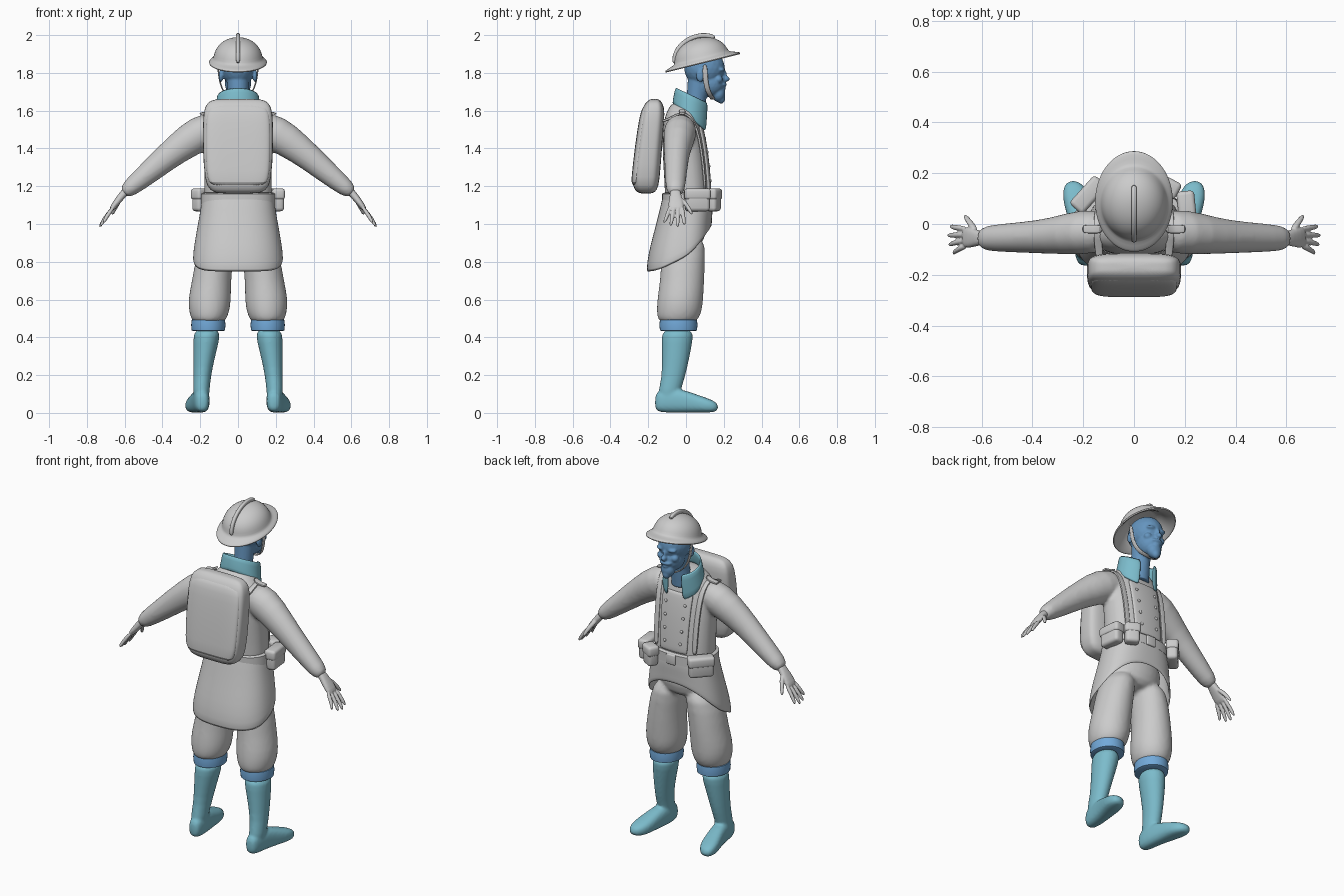
import bpy, bmesh, math
from mathutils import Vector as V, Matrix
from mathutils.bvhtree import BVHTree

if "Cube" in bpy.data.objects:
    bpy.data.objects.remove(bpy.data.objects["Cube"])


def material(name, rgb):
    m = bpy.data.materials.new(name)
    m.diffuse_color = (*rgb, 1)
    m.use_nodes = True
    m.node_tree.nodes["Principled BSDF"].inputs["Base Color"].default_value = m.diffuse_color
    return m


TEAL = material("teal", (0.2, 0.5, 0.6))
BLUE = material("blue", (0.17, 0.4, 0.7))
SKIN = material("dark_blue", (0.13, 0.3, 0.52))


def loft(bm, rings, n=24, p=2.0, caps=True):
    """Skin rings of (centre, u, v, lift); lift raises the front edge of a ring."""
    rows = []
    for ring in rings:
        c, u, v = ring[:3]
        lift = ring[3] if len(ring) > 3 else 0
        row = []
        for i in range(n):
            a = 2 * math.pi * i / n
            ca, sa = math.cos(a), math.sin(a)
            pu = math.copysign(abs(ca) ** (2 / p), ca)
            pv = math.copysign(abs(sa) ** (2 / p), sa)
            z = V((0, 0, lift * ((1 + sa) / 2) ** 2))
            row.append(bm.verts.new(V(c) + V(u) * pu + V(v) * pv + z))
        rows.append(row)
    for a, b in zip(rows, rows[1:]):
        for i in range(n):
            bm.faces.new((a[i], a[(i + 1) % n], b[(i + 1) % n], b[i]))
    if caps:
        bm.faces.new(rows[0])
        bm.faces.new(rows[-1])


def flat(x, y, z, rx, ry, lift=0):
    return ((x, y, z), (rx, 0, 0), (0, ry, 0), lift)


def limb(bm, pts, side=V((0, 1, 0)), n=16, p=2.0):
    """Tube through (x, y, z, thickness, width); width runs along `side`."""
    c = [V(q[:3]) for q in pts]
    rings = []
    for i, q in enumerate(pts):
        t = c[min(i + 1, len(c) - 1)] - c[max(i - 1, 0)]
        rings.append((c[i], t.cross(side).normalized() * q[3], side * q[4]))
    loft(bm, rings, n, p)


def ball(bm, c, r):
    m = Matrix.Translation(c) @ Matrix.Diagonal((*r, 1))
    bmesh.ops.create_icosphere(bm, subdivisions=3, radius=1, matrix=m)


def finish(bm, name, mat=None, mirror=False, sub=0, voxel=0, smooth=0, solid=0, bevel=0, angle=50):
    bmesh.ops.recalc_face_normals(bm, faces=bm.faces)
    me = bpy.data.meshes.new(name)
    bm.to_mesh(me)
    bm.free()
    ob = bpy.data.objects.new(name, me)
    bpy.context.collection.objects.link(ob)
    if mat:
        me.materials.append(mat)
    bpy.ops.object.select_all(action='DESELECT')
    ob.select_set(True)
    bpy.context.view_layer.objects.active = ob
    bpy.ops.object.shade_smooth_by_angle(angle=math.radians(angle))
    if mirror:
        ob.modifiers.new("mirror", 'MIRROR').use_mirror_merge = False
    if solid:
        m = ob.modifiers.new("solid", 'SOLIDIFY')
        m.thickness, m.offset = solid, 0
    if bevel:
        m = ob.modifiers.new("bevel", 'BEVEL')
        m.width, m.segments = bevel, 3
    if sub:
        ob.modifiers.new("sub", 'SUBSURF').levels = sub
        ob.modifiers["sub"].render_levels = sub
    if voxel:
        m = ob.modifiers.new("merge", 'REMESH')
        m.mode, m.voxel_size, m.use_smooth_shade = 'VOXEL', voxel, True
    if smooth:
        m = ob.modifiers.new("smooth", 'SMOOTH')
        m.factor, m.iterations = 0.5, smooth
    return ob


def box(name, c, size, turn=0, bevel=0.015, mirror=False):
    bm = bmesh.new()
    m = Matrix.Translation(c) @ Matrix.Rotation(math.radians(turn), 4, 'Z') @ Matrix.Diagonal((*size, 1))
    bmesh.ops.create_cube(bm, size=1, matrix=m)
    return finish(bm, name, bevel=bevel, mirror=mirror, angle=100)


# Coat body with both sleeves
bm = bmesh.new()
loft(bm, [flat(0, .005, 1.06, .18, .118), flat(0, .008, 1.16, .18, .118), flat(0, -.002, 1.3, .178, .118),
          flat(0, -.015, 1.45, .18, .112), flat(0, -.025, 1.55, .17, .095), flat(0, -.02, 1.61, .12, .075),
          flat(0, -.01, 1.65, .06, .06)], 32, 2.4)
for s in (-1, 1):
    limb(bm, [(s * .1, -.03, 1.52, .08, .08), (s * .2, -.03, 1.485, .1, .092), (s * .33, -.048, 1.393, .078, .07),
              (s * .43, -.052, 1.308, .066, .062), (s * .53, -.055, 1.225, .054, .055),
              (s * .615, -.057, 1.155, .04, .048)], n=24)
coat = finish(bm, "coat", sub=1, voxel=.01, smooth=6)

# Flared skirt of the coat, cut away at the front
bm = bmesh.new()
loft(bm, [flat(0, .008, 1.17, .184, .12), flat(0, .003, 1.08, .19, .135, .03), flat(0, -.015, .95, .21, .15, .12),
          flat(0, -.032, .84, .226, .163, .18), flat(0, -.037, .745, .236, .168, .24)], 40, 2.4, caps=False)
finish(bm, "coat_skirt", sub=1, solid=.012)

# Breeches
bm = bmesh.new()
loft(bm, [flat(0, -.01, .87, .13, .09), flat(0, -.01, .95, .175, .12), flat(0, 0, 1.08, .172, .11)], 32)
for s in (-1, 1):
    loft(bm, [flat(s * .155, -.043, .475, .08, .09), flat(s * .155, -.043, .495, .092, .108),
              flat(s * .152, -.035, .54, .11, .122), flat(s * .15, -.03, .61, .114, .122),
              flat(s * .14, -.02, .7, .104, .118), flat(s * .125, -.015, .82, .1, .116),
              flat(s * .095, -.01, .95, .085, .115)], 24)
finish(bm, "breeches", sub=1, voxel=.011, smooth=5)

# Boots and knee bands
bm = bmesh.new()
loft(bm, [flat(.163, -.043, .45, .074, .088), flat(.168, -.047, .38, .068, .082), flat(.18, -.055, .29, .057, .073),
          flat(.19, -.066, .19, .046, .062), flat(.194, -.088, .12, .044, .06), flat(.194, -.09, .06, .04, .055)])
foot = [(.19, -.165, .055, .02, .035), (.19, -.145, .062, .04, .06), (.195, -.06, .067, .046, .066),
        (.208, .01, .058, .048, .057), (.222, .08, .045, .056, .044), (.233, .135, .036, .05, .035),
        (.24, .172, .03, .022, .018)]
loft(bm, [((x, y, z), (rx, 0, 0), (0, 0, rz)) for x, y, z, rx, rz in foot], 24, 2.6)
finish(bm, "boot", TEAL, mirror=True, sub=1, voxel=.008, smooth=4)
bm = bmesh.new()
loft(bm, [flat(.157, -.04, z, .088 + d, .098 + d) for z, d in
          ((.433, -.01), (.437, 0), (.465, .003), (.492, 0), (.497, -.01))], 32)
finish(bm, "knee_band", BLUE, mirror=True)

# Hands
bm = bmesh.new()
limb(bm, [(.585, -.057, 1.185, .022, .028), (.615, -.055, 1.15, .02, .03), (.645, -.053, 1.112, .018, .042),
          (.675, -.052, 1.07, .014, .042)], p=2.5)
for y0, y1, x1, z1 in ((-.085, -.118, .712, 1.003), (-.064, -.083, .73, .985),
                       (-.042, -.045, .735, .98), (-.02, -.008, .725, .992)):
    limb(bm, [(.655, y0, 1.095, .012, .012), ((.67 + x1) / 2 + .008, (y0 + y1) / 2, (1.07 + z1) / 2, .012, .012),
              (x1, y1, z1, .008, .008)], n=10)
limb(bm, [(.62, -.03, 1.14, .016, .016), (.648, .008, 1.095, .014, .014), (.668, .035, 1.045, .009, .009)], n=10)
finish(bm, "hand", mirror=True, sub=1, voxel=.004, smooth=3)

# Head with nose, brow, ears, moustache and beard
bm = bmesh.new()
loft(bm, [flat(0, .035, 1.55, .06, .06), flat(0, .055, 1.66, .052, .052), flat(0, .07, 1.77, .058, .06)])
for c, r in (((0, .098, 1.825), (.09, .108, .1)), ((0, .13, 1.745), (.07, .075, .075)),
             ((0, .172, 1.69), (.042, .036, .045)), ((0, .186, 1.665), (.024, .022, .028)),
             ((0, .208, 1.768), (.016, .024, .016)), ((0, .2, 1.79), (.011, .016, .03)),
             ((0, .196, 1.738), (.038, .02, .012)), ((0, .2, 1.718), (.022, .01, .008))):
    ball(bm, c, r)
for s in (-1, 1):
    for c, r in (((s * .034, .186, 1.817), (.03, .02, .012)), ((s * .044, .172, 1.765), (.024, .022, .022)),
                 ((s * .032, .177, 1.795), (.015, .014, .012)), ((s * .09, .075, 1.785), (.012, .022, .034))):
        ball(bm, c, r)
finish(bm, "head", SKIN, voxel=.0055, smooth=3)

# Open standing collar
bm = bmesh.new()
N, rows = 28, []
for i in range(N + 1):
    a = math.radians(-156 + 312 * i / N)
    s, c = math.sin(a), math.cos(a)
    k = 1 - c
    rows.append([bm.verts.new(q) for q in ((.122 * s, .022 - .09 * c, 1.635 - .077 * k),
                                           (.11 * s, .028 - .087 * c, 1.675 - .055 * k),
                                           (.106 * s, .035 - .086 * c, 1.722 - .04 * k))])
for a, b in zip(rows, rows[1:]):
    for j in (0, 1):
        bm.faces.new((a[j], a[j + 1], b[j + 1], b[j]))
finish(bm, "collar", TEAL, solid=.014, sub=1)

# Tilted helmet with brim and crest
T = math.radians(14)
UP, FWD, BASE = V((0, -math.sin(T), math.cos(T))), V((0, math.cos(T), math.sin(T))), V((0, .09, 1.85))
bm = bmesh.new()
loft(bm, [(BASE + UP * h, (rx, 0, 0), FWD * ry) for h, rx, ry in
          ((.09, .08, .1), (.03, .115, .135), (.006, .14, .185), (-.002, .15, .203), (.006, .155, .206),
           (.014, .15, .2), (.026, .133, .155), (.035, .13, .147), (.07, .121, .137), (.1, .1, .113),
           (.122, .07, .08), (.134, .035, .04), (.136, .008, .01))], 40)
finish(bm, "helmet", sub=1)
bm = bmesh.new()
crest = [BASE + FWD * y + UP * h for y, h in
         ((-.148, .035), (-.137, .075), (-.112, .108), (-.07, .135), (-.02, .149), (.03, .148), (.07, .135), (.095, .115))]
limb(bm, [(*q, .012, .011) for q in crest], V((1, 0, 0)), 12, 3)
finish(bm, "helmet_crest", sub=1)
bm = bmesh.new()
chin = [(.108, .1, 1.85), (.102, .102, 1.78), (.088, .108, 1.72), (.06, .13, 1.675), (0, .15, 1.655)]
chin += [(-x, y, z) for x, y, z in chin[-2::-1]]
limb(bm, [(*q, .004, .014) for q in chin], n=8, p=4)
finish(bm, "chin_strap", sub=1)

# Backpack with raised back flap
bm = bmesh.new()
loft(bm, [flat(0, y, z, rx, ry) for z, y, rx, ry in
          ((1.16, -.21, .1, .03), (1.175, -.213, .15, .06), (1.23, -.214, .178, .075), (1.4, -.198, .186, .07),
           (1.55, -.18, .186, .066), (1.62, -.172, .178, .058), (1.655, -.168, .15, .035), (1.662, -.168, .1, .015))], 40, 4)
finish(bm, "backpack", sub=1)
bm = bmesh.new()
loft(bm, [flat(0, y, z, rx, ry) for z, y, rx, ry in
          ((1.2, -.255, .12, .02), (1.215, -.257, .155, .034), (1.27, -.25, .168, .036), (1.4, -.236, .172, .036),
           (1.55, -.214, .172, .036), (1.615, -.2, .16, .034), (1.64, -.19, .12, .02))], 40, 4)
finish(bm, "backpack_flap", sub=1)

# Surface lookup on the finished coat, so the trimmings sit on it
bpy.context.view_layer.update()
tree = BVHTree.FromObject(coat, bpy.context.evaluated_depsgraph_get())


def front(x, z, off=0.0):
    hit = tree.ray_cast(V((x, 1, z)), V((0, -1, 0)))[0]
    return (x, (hit.y if hit else .05) + off, z)


def top(x, y, off=0.0):
    hit = tree.ray_cast(V((x, y, 3)), V((0, 0, -1)))[0]
    return (x, y, (hit.z if hit else 1.58) + off)


# Shoulder straps and epaulettes
pts = [(.135, -.14, 1.54), top(.14, -.085, .008), top(.143, -.04, .008), top(.143, 0, .008), top(.141, .03, .008)]
pts += [front(x, z, .007) for x, z in ((.137, 1.5), (.133, 1.4), (.13, 1.3), (.128, 1.16))]
bm = bmesh.new()
limb(bm, [(*q, .007, .016) for q in pts], V((1, 0, 0)), 12, 4)
finish(bm, "shoulder_strap", mirror=True, sub=1)
bm = bmesh.new()
limb(bm, [(*top(x, -.02, .012), .007, .017) for x in (.125, .15, .175, .205)], n=12, p=4)
finish(bm, "epaulette", mirror=True, sub=1)

# Double-breasted chest panel with buttons
bm = bmesh.new()
grid = [[bm.verts.new(front((-.1 + .2 * i / 10) * (.9 + .1 * j / 10), 1.17 + .035 * j, .005)) for i in range(11)]
        for j in range(11)]
for a, b in zip(grid, grid[1:]):
    for i in range(10):
        bm.faces.new((a[i], a[i + 1], b[i + 1], b[i]))
finish(bm, "chest_panel", solid=.014, sub=1)
bm = bmesh.new()
for s in (-1, 1):
    for k in range(4):
        ball(bm, front(s * (.052 + .004 * k), 1.23 + .075 * k, .013), (.009, .006, .009))
finish(bm, "buttons")

# Belt, buckle and pouches
bm = bmesh.new()
loft(bm, [flat(0, .008, z, .196 + d, .134 + d) for z, d in
          ((1.1, -.008), (1.105, 0), (1.16, 0), (1.165, -.008))], 48, 2.4)
finish(bm, "belt")
box("belt_buckle", (0, .142, 1.132), (.06, .018, .06), bevel=.006)
for name, x, y, turn, w in (("side_pouch", .208, .06, -84, .13), ("front_pouch", .135, .145, -28, .08),
                            ("wide_pouch", -.18, .115, 48, .14)):
    box(name, (x, y, 1.125), (w, .062, .115), turn, .018)
    box(name + "_flap", (x, y, 1.158), (w + .01, .07, .06), turn, .016)
